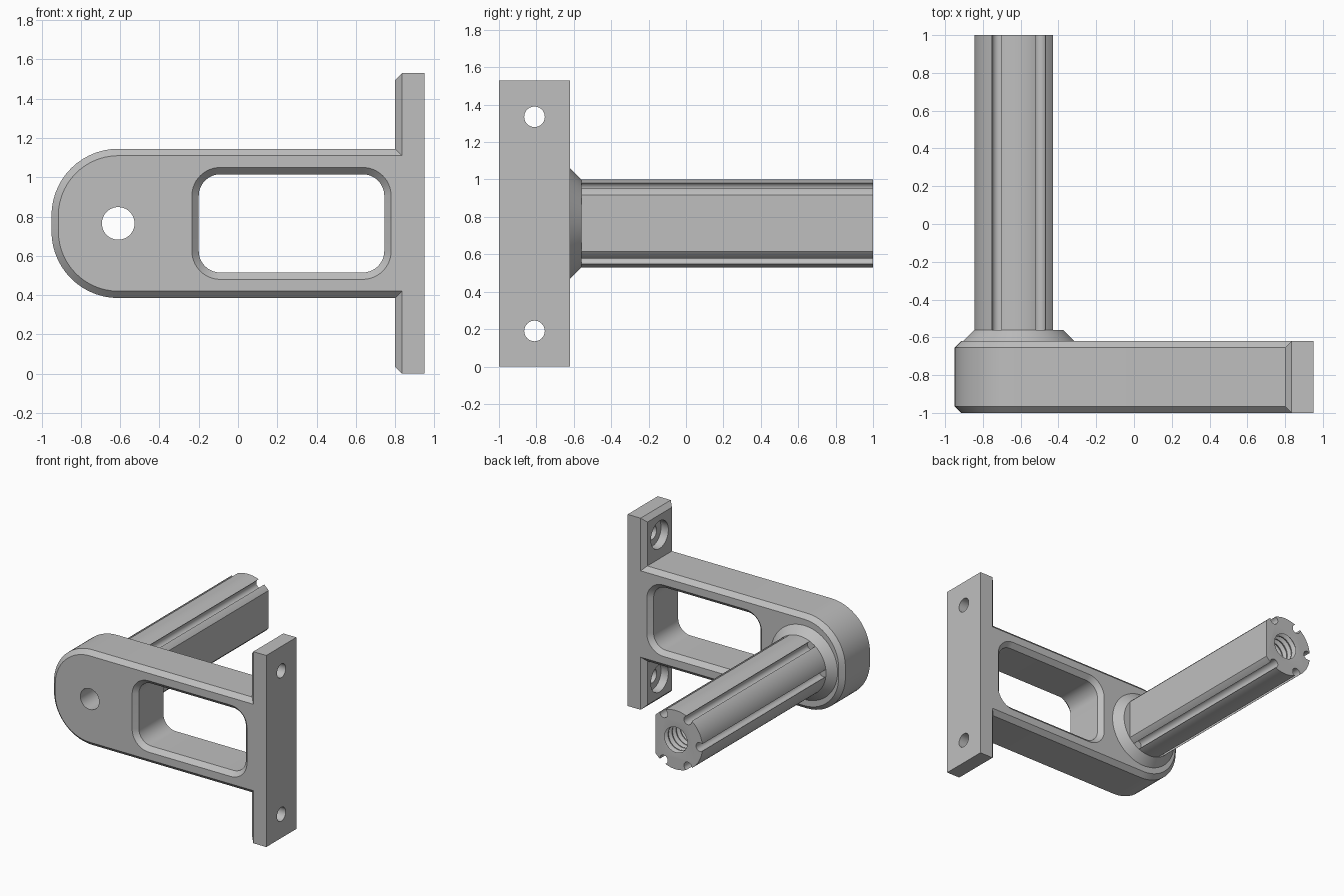
import bpy, bmesh
from math import sin, cos, pi, radians

if "Cube" in bpy.data.objects:
    bpy.data.objects.remove(bpy.data.objects["Cube"])

grey = bpy.data.materials.new("plain grey")
grey.use_nodes = True
COLOUR = (0.52, 0.52, 0.52, 1)
grey.diffuse_color = COLOUR
grey.node_tree.nodes["Principled BSDF"].inputs["Base Color"].default_value = COLOUR

PIN = (-0.61, 0.765)      # rod axis in x, z
CH = 0.035                # edge chamfer


def circle(r, c=PIN, n=64):
    return [(c[0] + r * cos(2 * pi * i / n), c[1] + r * sin(2 * pi * i / n)) for i in range(n)]


def rounded(u0, u1, v0, v1, r_low=0, r_high=0, n=14):
    """Rectangle outline with separate corner radii on its low-u and high-u sides."""
    pts = []
    for u, v, su, sv, r, a in ((u1, v1, -1, -1, r_high, 0), (u0, v1, 1, -1, r_low, 90),
                               (u0, v0, 1, 1, r_low, 180), (u1, v0, -1, 1, r_high, 270)):
        steps = n if r else 0
        for i in range(steps + 1):
            t = radians(a + 90 * i / max(steps, 1))
            pts.append((u + su * r + r * cos(t), v + sv * r + r * sin(t)))
    return pts


def loft(name, sections, axis="Y"):
    """Closed solid through (position, outline) sections along an axis."""
    bm = bmesh.new()
    rings = []
    for t, outline in sections:
        rings.append([bm.verts.new((u, t, v) if axis == "Y" else (t, u, v)) for u, v in outline])
    for a, b in zip(rings, rings[1:]):
        for i in range(len(a)):
            j = (i + 1) % len(a)
            bm.faces.new((a[i], a[j], b[j], b[i]))
    bm.faces.new(rings[0])
    bm.faces.new(rings[-1])
    bmesh.ops.recalc_face_normals(bm, faces=bm.faces)
    mesh = bpy.data.meshes.new(name)
    bm.to_mesh(mesh)
    bm.free()
    mesh.materials.append(grey)
    obj = bpy.data.objects.new(name, mesh)
    bpy.context.collection.objects.link(obj)
    return obj


def activate(obj):
    bpy.ops.object.select_all(action="DESELECT")
    obj.select_set(True)
    bpy.context.view_layer.objects.active = obj


def combine(obj, tool, operation="DIFFERENCE"):
    """Apply a boolean and discard the tool."""
    mod = obj.modifiers.new("boolean", "BOOLEAN")
    mod.operation, mod.object, mod.solver = operation, tool, "EXACT"
    activate(obj)
    bpy.ops.object.modifier_apply(modifier=mod.name)
    bpy.data.objects.remove(tool)


# Arm: round-ended bar, chamfered front and back
def arm_outline(inset):
    return rounded(-0.95 + inset, 0.9, 0.385 + inset, 1.145 - inset, 0.34 - inset)


frame = loft("bracket_frame", [(-1, arm_outline(CH)), (-1 + CH, arm_outline(0)),
                               (-0.62 - CH, arm_outline(0)), (-0.62, arm_outline(CH))])

# Mounting plate, chamfered around its inner face
full = rounded(-1, -0.62, 0, 1.53)
plate = loft("mounting_plate", [(0.8, rounded(-1 + CH, -0.62 - CH, CH, 1.53 - CH)),
                                (0.8 + CH, full), (0.95, full)], "X")
combine(frame, plate, "UNION")


# Window with chamfered rims
def window_outline(grow):
    return rounded(-0.2 - grow, 0.745 + grow, 0.515 - grow, 1.015 + grow,
                   0.11 + grow, 0.11 + grow)


combine(frame, loft("window_cutter", [(-1 - CH, window_outline(2 * CH)), (-1 + CH, window_outline(0)),
                                      (-0.62 - CH, window_outline(0)),
                                      (-0.62 + CH, window_outline(2 * CH))]))

# Pin hole and counterbored screw holes
combine(frame, loft("pin_cutter", [(-1.1, circle(0.083)), (-0.5, circle(0.083))]))
for z in (0.19, 1.335):
    wide, narrow = (circle(r, (-0.81, z), 48) for r in (0.11, 0.055))
    combine(frame, loft("screw_cutter", [(0.7, wide), (0.865, wide), (0.865, narrow), (1, narrow)], "X"))

# Rod with one flat side and five round grooves
rod = loft("grooved_rod", [(-0.64, circle(0.235, n=96)), (1, circle(0.235, n=96))])
flat = rounded(PIN[0] + 0.18, 0, 0.3, 1.2)
combine(rod, loft("flat_cutter", [(-0.7, flat), (1.1, flat)]))
for k in range(1, 6):
    a = k * pi / 3
    notch = circle(0.035, (PIN[0] + 0.213 * cos(a), PIN[1] + 0.213 * sin(a)), 24)
    combine(rod, loft("groove_cutter", [(-0.7, notch), (1.1, notch)]))

# Tapered collar where the rod meets the arm
collar = loft("collar", [(-0.66, circle(0.295, n=96)), (-0.62, circle(0.295, n=96)),
                         (-0.56, circle(0.235, n=96))])
combine(rod, collar, "UNION")

# Bore with an internal thread at the open end
PITCH, TURNS = 0.05, 16
start = 1 - PITCH * TURNS
bore = [(-0.8, circle(0.083)), (start, circle(0.083))]
for k in range(TURNS):
    y = start + PITCH * k
    bore += [(y + PITCH * f, circle(r)) for f, r in ((0.1, 0.1), (0.45, 0.125), (0.6, 0.125), (0.95, 0.1))]
bore += [(1, circle(0.13)), (1.1, circle(0.13))]
combine(rod, loft("bore_cutter", bore))

for obj in (frame, rod):
    activate(obj)
    bpy.ops.object.shade_smooth_by_angle(angle=radians(25))
